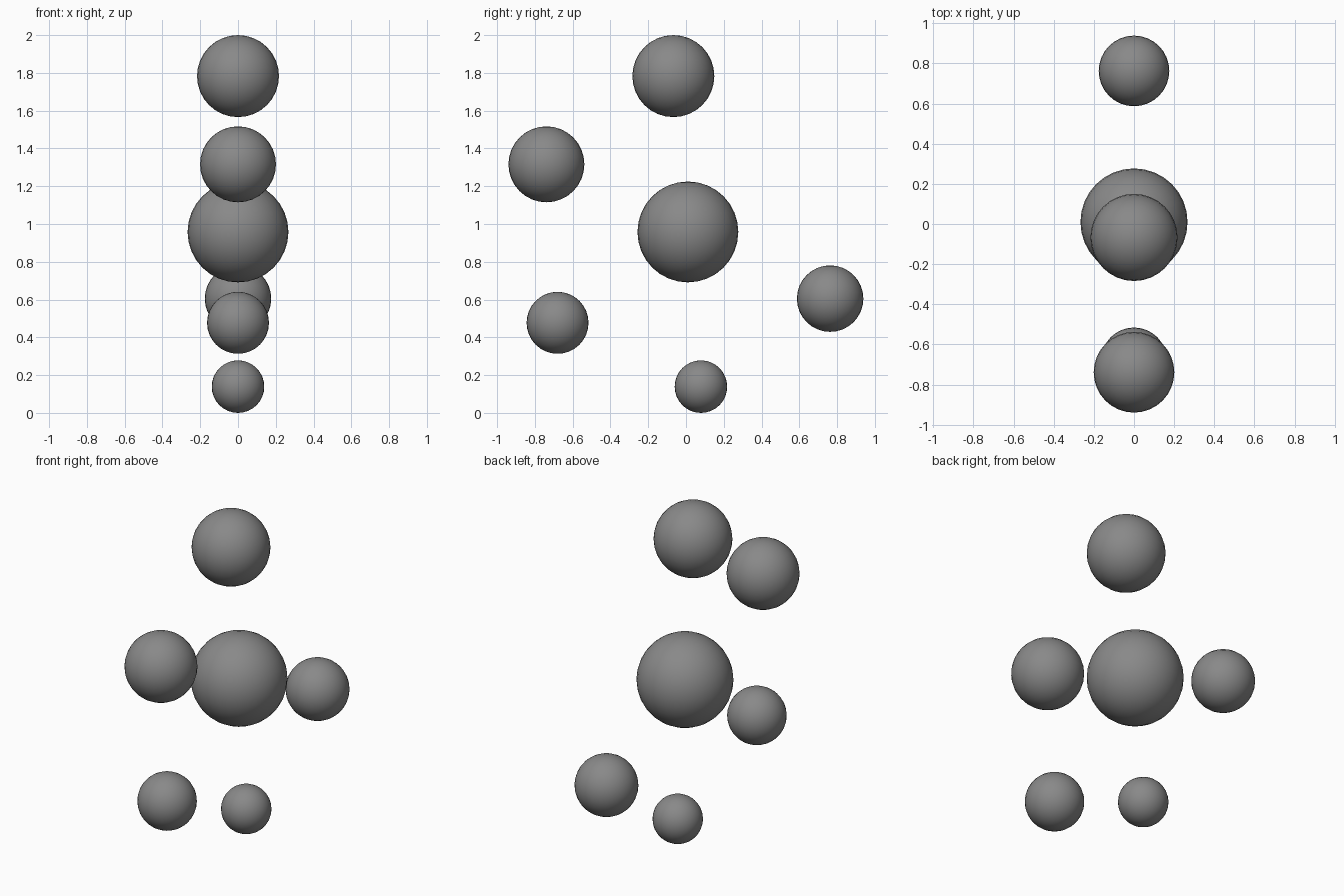
import bpy

if "Cube" in bpy.data.objects:
    bpy.data.objects.remove(bpy.data.objects["Cube"])

# One flat grey for every ball
grey = bpy.data.materials.new("mid_grey")
grey.diffuse_color = (0.25, 0.25, 0.25, 1.0)
grey.use_nodes = True
grey.node_tree.nodes["Principled BSDF"].inputs["Base Color"].default_value = grey.diffuse_color


def ball(name, y, z, radius):
    bpy.ops.mesh.primitive_uv_sphere_add(
        segments=32, ring_count=16, radius=radius, location=(0, y, z))
    obj = bpy.context.object
    obj.name = name
    obj.data.materials.append(grey)
    bpy.ops.object.shade_smooth()


# Large ball in the middle
ball("center_ball", 0.01, 0.958, 0.267)

# Ring of five balls around it, shrinking from the top round to the back
ring = [
    ("top_ball", -0.067, 1.783, 0.217),
    ("upper_front_ball", -0.739, 1.316, 0.201),
    ("rear_ball", 0.763, 0.605, 0.176),
    ("lower_front_ball", -0.68, 0.477, 0.164),
    ("bottom_ball", 0.079, 0.139, 0.139),
]
for name, y, z, radius in ring:
    ball(name, y, z, radius)
